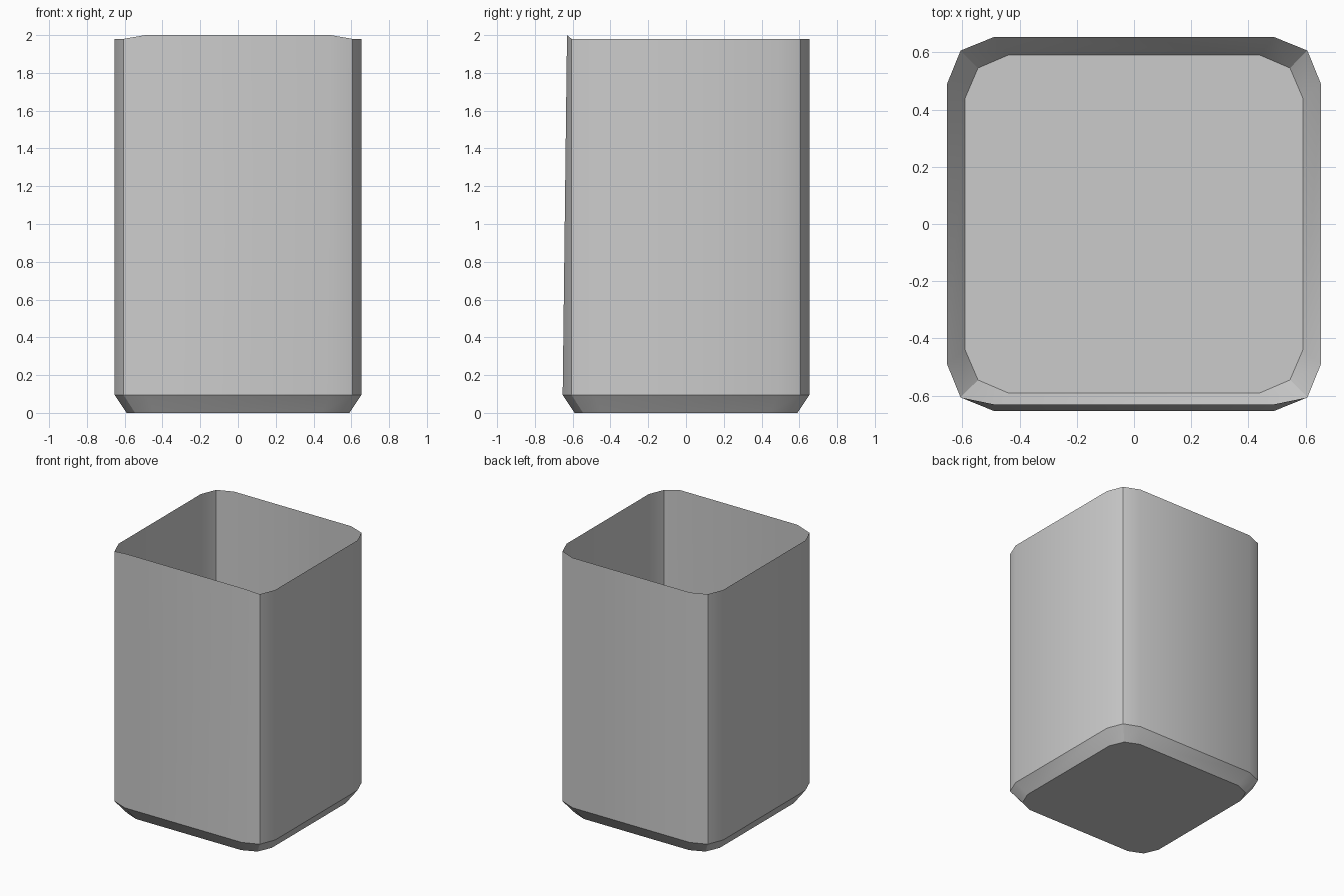
import bpy, bmesh, math

if "Cube" in bpy.data.objects:
    bpy.data.objects.remove(bpy.data.objects["Cube"])


def ring(bm, side, corner, flat, z):
    """Square outline with chamfered two-segment corners (12 points)."""
    quarter = [(side, -flat), (side, flat), (corner, corner)]
    verts = []
    for i in range(4):
        c, s = round(math.cos(i * math.pi / 2)), round(math.sin(i * math.pi / 2))
        verts += [bm.verts.new((x * c - y * s, x * s + y * c, z)) for x, y in quarter]
    return verts


bm = bmesh.new()

# Rings: floor, top of the slanted foot, open rim
floor = ring(bm, 0.59, 0.545, 0.44, 0.0)
foot = ring(bm, 0.653, 0.606, 0.49, 0.095)
rim = ring(bm, 0.653, 0.606, 0.49, 1.98)

# Front lip is raised a little and leans inward
for v in rim:
    if v.co.y < -0.64:
        v.co.y, v.co.z = -0.63, 2.0

# Walls and closed floor, single-skin
for low, high in ((floor, foot), (foot, rim)):
    for i in range(12):
        j = (i + 1) % 12
        bm.faces.new((low[i], low[j], high[j], high[i]))
bm.faces.new(list(reversed(floor)))

mesh = bpy.data.meshes.new("open_container")
bm.to_mesh(mesh)
bm.free()
container = bpy.data.objects.new("open_container", mesh)
bpy.context.collection.objects.link(container)

# Smooth rounded walls, crisp corner and foot edges
bpy.context.view_layer.objects.active = container
container.select_set(True)
bpy.ops.object.shade_smooth_by_angle(angle=math.radians(30))
